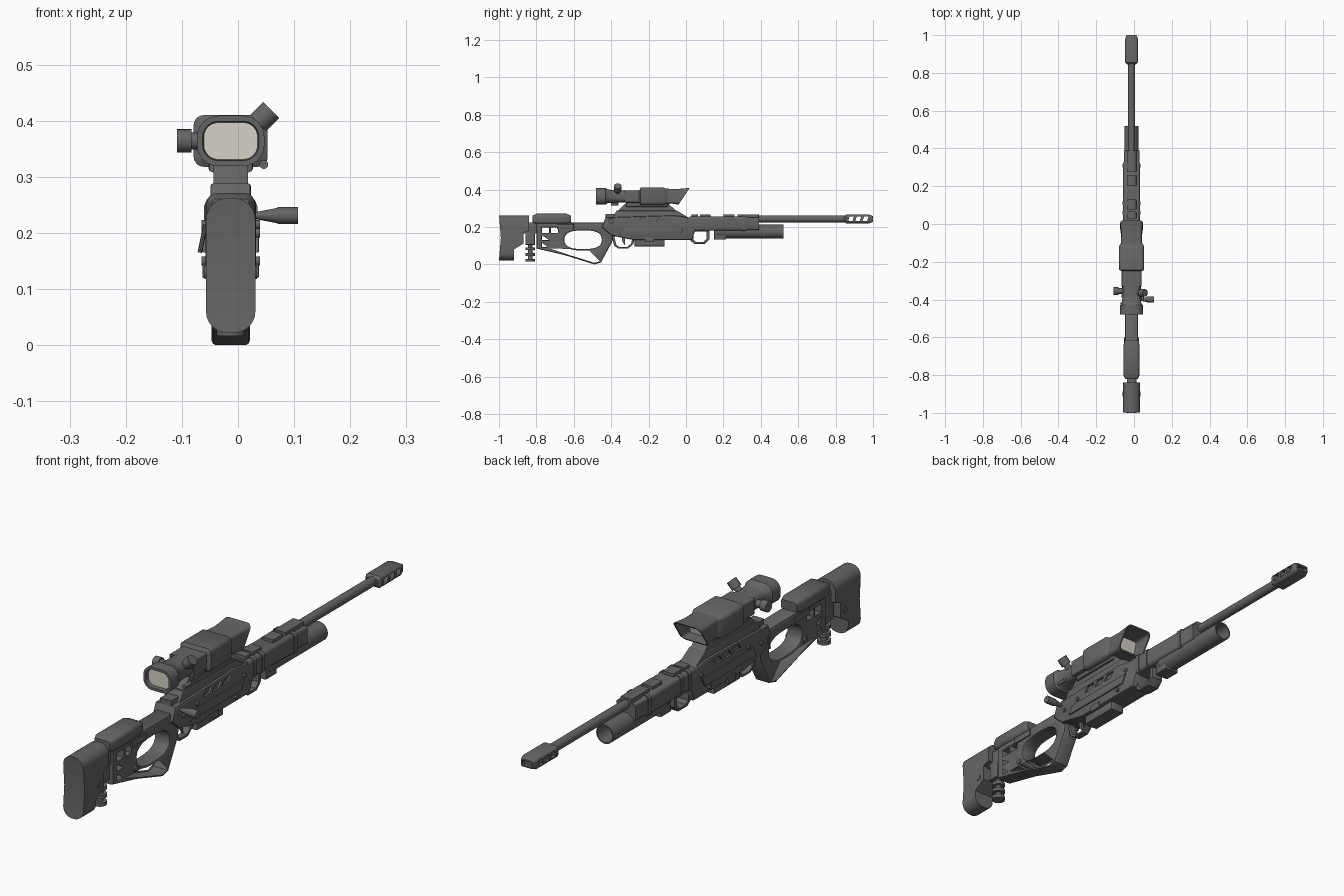
import bpy, bmesh, math
from mathutils import Matrix, Vector

if "Cube" in bpy.data.objects:
    bpy.data.objects.remove(bpy.data.objects["Cube"])

CENTRE = -.013                            # x of the rifle's centre plane
BORE, SIGHT, FOREND = .243, .364, .218    # heights of the long axes
BODY, STOCK, MOUNT, SLIM, FINE = .045, .034, .036, .025, .005    # half widths
HAIR, SHARP, CHAMFER, SOFT = .0005, .0015, .004, .008            # edge bevels
SIDES = (-1, 1)
parts = []


def material(name, rgb):
    mat = bpy.data.materials.new(name)
    mat.use_nodes = True
    mat.diffuse_color = (*rgb, 1)
    shader = mat.node_tree.nodes["Principled BSDF"]
    shader.inputs["Base Color"].default_value = (*rgb, 1)
    shader.inputs["Roughness"].default_value = .6
    return mat


GREY = material("gunmetal grey", [.13] * 3)
LENS = material("pale lens", (.68, .64, .57))


def finish(name, bm, materials=(GREY,)):
    bmesh.ops.remove_doubles(bm, verts=bm.verts, dist=HAIR / 10)
    bmesh.ops.recalc_face_normals(bm, faces=bm.faces)
    mesh = bpy.data.meshes.new(name)
    bm.to_mesh(mesh)
    bm.free()
    for mat in materials:
        mesh.materials.append(mat)
    obj = bpy.data.objects.new(name, mesh)
    bpy.context.collection.objects.link(obj)
    parts.append(obj)
    return obj


def evaluated_mesh(obj):
    bpy.context.view_layer.update()
    graph = bpy.context.evaluated_depsgraph_get()
    return bpy.data.meshes.new_from_object(obj.evaluated_get(graph))


def plate(name, outline, half_width, bevel=CHAMFER, holes=(), x=0):
    """Side profile in (y, z), with holes, extruded across x."""
    curve = bpy.data.curves.new(name, "CURVE")
    curve.dimensions, curve.fill_mode = "2D", "BOTH"
    curve.extrude, curve.bevel_depth, curve.offset = half_width - bevel, bevel, -bevel
    curve.bevel_resolution = 1
    for points in (outline, *holes):
        spline = curve.splines.new("POLY")
        spline.points.add(len(points) - 1)
        for point, (y, z) in zip(spline.points, points):
            point.co = (y, z, 0, 1)
        spline.use_cyclic_u = True
    helper = bpy.data.objects.new(name, curve)
    bpy.context.collection.objects.link(helper)
    mesh = evaluated_mesh(helper)
    bpy.data.objects.remove(helper)
    bm = bmesh.new()
    bm.from_mesh(mesh)
    for vert in bm.verts:
        y, z, across = vert.co
        vert.co = (CENTRE + x + across, y, z)
    return finish(name, bm)


def box(y, z, length, height, lean=0):
    """Outline starting at the lower rear corner."""
    top = z + height
    return [(y, z), (y + length, z), (y + length + lean, top), (y + lean, top)]


def shrink(outline, factor):
    """The same outline scaled about its middle."""
    mid = sum((Vector(p) for p in outline), Vector((0, 0))) / len(outline)
    return [tuple(mid + (Vector(p) - mid) * factor) for p in outline]


def oval(y, z, length, height, sides=28, power=.75):
    def reach(value):
        return math.copysign(abs(value) ** power, value)
    angles = [math.tau * i / sides for i in range(sides)]
    return [(y + length * reach(math.cos(a)), z + height * reach(math.sin(a))) for a in angles]


def loft(name, z, size, sections, slant=0, lens=False):
    """Rounded rectangle (half width, half height, radius) swept along (y, inset) sections."""
    bm = bmesh.new()
    rings = []
    start = sections[0][0]
    span = max(abs(y - start) for y, inset in sections)
    for y, inset in sections:
        wide, tall, radius = (max(value - inset, SHARP) for value in size)
        lean = slant * (y - start) / span
        ring = []
        for quarter, (sx, sz) in enumerate(((1, 1), (-1, 1), (-1, -1), (1, -1))):
            for step in range(7):
                angle = math.pi / 2 * (quarter + step / 6.001)
                dx = sx * (wide - radius) + radius * math.cos(angle)
                dz = sz * (tall - radius) + radius * math.sin(angle)
                ring.append(bm.verts.new((CENTRE + dx, y + lean * dz, z + dz)))
        rings.append(ring)
    for near, far in zip(rings, rings[1:]):
        for i in range(len(near)):
            bm.faces.new((near[i - 1], near[i], far[i], far[i - 1]))
    bm.faces.new(rings[0])
    bm.faces.new(rings[-1]).material_index = int(lens)
    return finish(name, bm, (GREY, LENS) if lens else (GREY,))


def rod(name, start, direction, radius, end_radius=None, sides=20):
    """Cylinder or cone from start, as long as direction."""
    start, along = Vector(start), Vector(direction)
    place = Matrix.Translation(start + along / 2) @ along.to_track_quat("Z", "Y").to_matrix().to_4x4()
    bm = bmesh.new()
    bmesh.ops.create_cone(bm, cap_ends=True, segments=sides, radius1=radius,
                          radius2=end_radius or radius, depth=along.length, matrix=place)
    return finish(name, bm)


def side_pins(name, spots, radius, out):
    """Round heads standing out of both flanks."""
    for side in SIDES:
        for y, z in spots:
            rod(name, (CENTRE, y, z), (side * out, 0, 0), radius, sides=12)


def boolean(obj, cutter, operation="DIFFERENCE"):
    mod = obj.modifiers.new("cut", "BOOLEAN")
    mod.operation, mod.object = operation, cutter
    mesh = evaluated_mesh(obj)
    obj.modifiers.clear()
    obj.data = mesh
    parts.remove(cutter)
    bpy.data.objects.remove(cutter)


# Butt: side profile trimmed to a round-ended cross-section
butt = plate("butt", [(-1, .02), (-.92, .02), (-.92, .08), (-.87, .11), (-.87, .17), (-.84, .18),
                      (-.84, .27), (-1, .27), (-.99, .14)], BODY * 2, HAIR)
trim = loft("butt_trim", .142, (.044, .12, .038), [(-1.1, 0), (-.8, 0)])
boolean(butt, trim, "INTERSECT")
plate("butt_neck", box(-.88, .165, .11, .06), SLIM)
side_pins("butt_screw", [(-.9, .13)], .012, .047)

# Cheek rest
loft("cheek_rest", BORE, (.043, .028, .018), [(-.82, .01), (-.8, 0), (-.64, 0), (-.615, .01)])

# Skeleton stock with window grid, thumb hole and grip
windows = [box(-.77 + .048 * column, .092 + .038 * row, .037, .029) for column in range(2) for row in range(3)]
plate("stock_and_grip", [(-.8, .085), (-.65, .05), (-.49, 0), (-.455, .01), (-.395, .12), (-.385, .19),
                         (-.44, .225), (-.8, .225)],
      STOCK, SOFT, windows + [oval(-.55, .132, .1, .05)])
for side in SIDES:
    plate("stock_side_rail", box(-.69, .19, .09, .025), FINE, SHARP, x=side * STOCK)
side_pins("stock_pin", [(-.665, .1)], .011, .041)

# Screw foot under the stock
plate("foot_bracket", box(-.858, .105, .05, .065), SLIM)
rod("foot_stem", (CENTRE, -.833, .02), (0, 0, .1), .012)
for step in range(3):
    rod("foot_disc", (CENTRE, -.833, .016 + .03 * step), (0, 0, .014), SLIM)

# Receiver with slanted side vents, side plates and pins
receiver = plate("receiver", [(-.45, .2), (-.4, .155), (-.28, .13), (.03, .13), (.05, .18), (.05, .245),
                              (-.06, .262), (-.43, .25)], BODY, SOFT)
for side in SIDES:
    for step in range(3):
        vent = box(-.26 + .058 * step, .224, .04, .024, lean=.018)
        boolean(receiver, plate("vent_cutter", vent, SOFT, HAIR, x=side * BODY))
    plate("receiver_side_plate", box(-.35, .165, .32, .035, lean=.02), FINE, SHARP, x=side * BODY)
    plate("magazine_catch", box(-.22, .12, .05, .025), FINE, SHARP, x=side * BODY)
side_pins("receiver_pin", [(-.38, .2), (-.3, .215), (-.01, .215), (-.06, .15)], SOFT, .052)
rod("safety_lever", (CENTRE - BODY, -.42, .215), (-.01, 0, -.05), CHAMFER, sides=8)
plate("magazine", box(-.275, .097, .16, .05), .03)

# Trigger and guard
guard = [(-.4, .16), (-.385, .1), (-.36, .084), (-.31, .084), (-.28, .11), (-.27, .16)]
plate("trigger_guard", guard, .014, SHARP, [shrink(guard, .75)])
plate("trigger", [(-.345, .16), (-.34, .12), (-.325, .1), (-.327, .16)], FINE, SHARP)

# Bolt handle
for name, x, length, radius, end in (("bolt_stem", .02, .04, .006, .006), ("bolt_neck", .035, .037, .007, .014),
                                     ("bolt_knob", .07, .037, .015, .015)):
    rod(name, (x, -.4, .231), (length, 0, 0), radius, end)

# Scope mount, narrowing in tiers
plate("mount_base", [(-.4, .24), (.03, .24), (-.05, .288), (-.37, .288)], MOUNT, CHAMFER)
plate("mount_neck", [(-.37, .28), (-.045, .28), (-.095, .325), (-.325, .325)], .031, SHARP)
plate("mount_saddle", box(-.32, .308, .22, .022), .04, SOFT)
plate("rear_block", box(-.43, .24, .05, .03), SLIM)

# Scope: eyepiece, housing and slanted hood, each glass being the recessed end
loft("scope_eyepiece", SIGHT, (.06, .045, .038),
     [(-.32, .013), (-.38, .013), (-.42, .008), (-.43, 0), (-.48, 0), (-.48, .01), (-.465, .012)], lens=True)
loft("scope_housing", SIGHT, (.066, .046, .018),
     [(-.33, .014), (-.25, .014), (-.243, 0), (-.117, 0), (-.1, .01)])
loft("scope_hood", SIGHT, (.06, .045, .02),
     [(-.11, .004), (-.06, .006), (-.01, 0), (-.01, .005), (-.07, .011)], slant=.67, lens=True)

# Scope knobs and lanyard ring
rod("side_knob_stem", (-.05, -.355, SIGHT), (-.04, 0, 0), .015)
rod("side_knob", (-.083, -.355, SIGHT), (-.026, 0, 0), .021)
rod("top_knob_stem", (.015, -.365, .377), (.03, 0, .027), .013)
rod("top_knob", (.036, -.365, .396), (.023, 0, .023), .02)
rod("scope_ring", (.046, -.4, .322), (0, .04, 0), SOFT, sides=12)

# Forend with bands, top rail blocks and front loop
loft("forend", FOREND, (BODY, .038, .014), [(.02, 0), (.32, 0), (.33, CHAMFER), (.39, CHAMFER)])
for y in (.05, .1, .3):
    loft("forend_band", FOREND, (.048, .041, .015), [(y, 0), (y + .018, 0)])
for y, length in ((.03, .035), (.075, .055), (.2, .06), (.275, .115)):
    plate("rail_block", box(y, BORE, length, SLIM), SLIM)
loop = [(.025, .19), (.025, .125), (.045, .11), (.1, .11), (.125, .135), (.125, .19)]
plate("front_loop", loop, SLIM, SHARP, [shrink(loop, .7)])
plate("tube_clamp", box(.15, .132, .065, .07), .03)

# Barrel, slotted muzzle brake and open under-barrel tube
loft("barrel", BORE, [.018] * 3, [(.3, 0), (.87, 0)])
muzzle = loft("muzzle_brake", BORE, (STOCK, .023, .014),
              [(.845, .01), (.855, 0), (.98, 0), (1, .008), (1, .014), (.985, .014)])
for step in range(3):
    slot = box(.866 + .039 * step, .231, .024, .025, lean=SOFT)
    boolean(muzzle, plate("slot_cutter", slot, BODY, HAIR))
loft("under_tube", .175, [.037] * 3, [(.16, .01), (.175, 0), (.52, 0), (.52, FINE), (.3, FINE)])

# Smooth shading with sharp edges kept
bpy.ops.object.select_all(action="DESELECT")
for obj in parts:
    obj.select_set(True)
bpy.context.view_layer.objects.active = parts[0]
bpy.ops.object.shade_smooth_by_angle(angle=math.radians(32))
